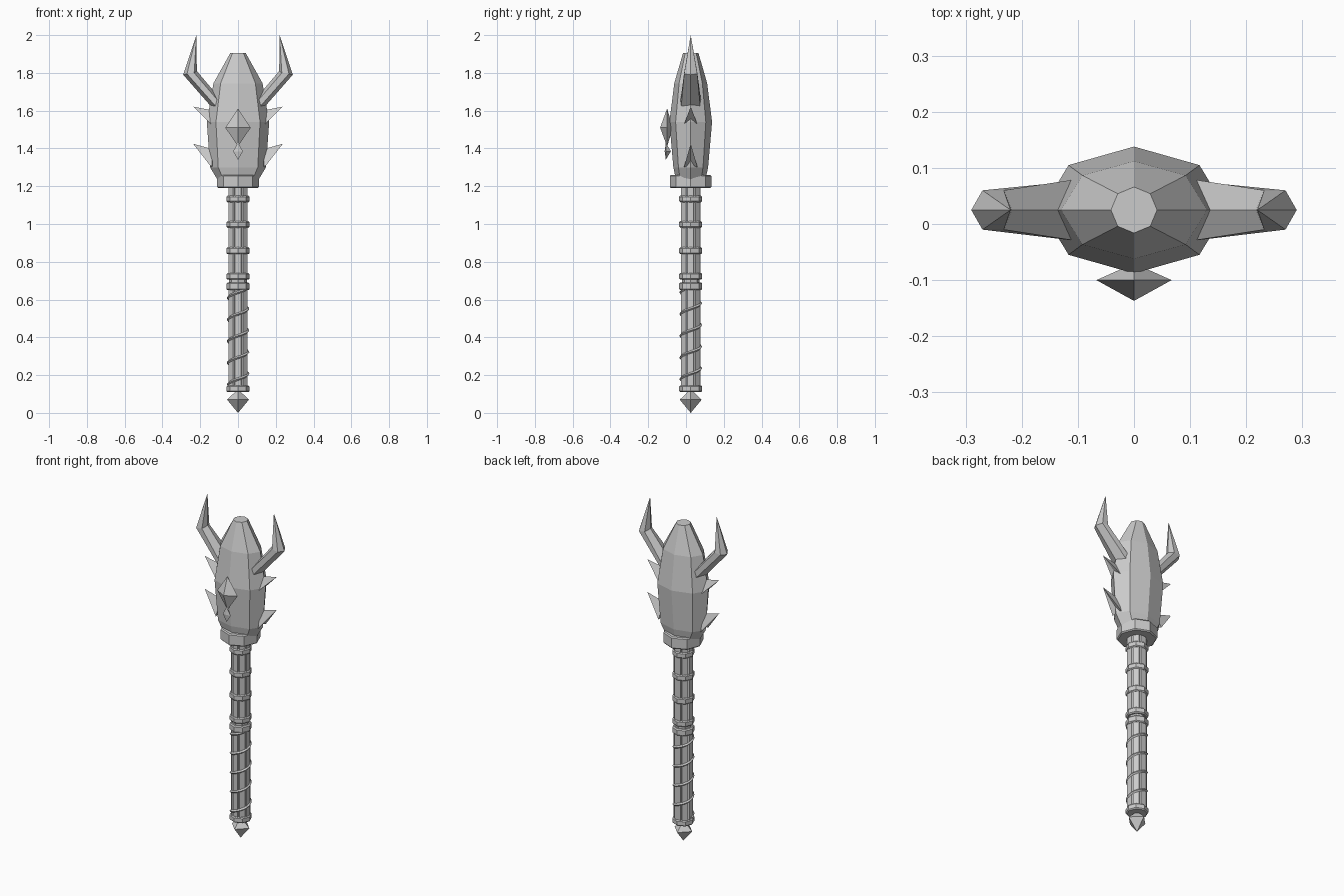
import bpy, math
from mathutils import Vector

if "Cube" in bpy.data.objects:
    bpy.data.objects.remove(bpy.data.objects["Cube"])

CY = 0.025  # the weapon's axis sits slightly behind y = 0


def make(name, verts, faces):
    me = bpy.data.meshes.new(name)
    me.from_pydata([tuple(v) for v in verts], [], faces)
    me.validate()
    ob = bpy.data.objects.new(name, me)
    bpy.context.collection.objects.link(ob)
    # consistent outward normals
    bpy.context.view_layer.objects.active = ob
    ob.select_set(True)
    bpy.ops.object.mode_set(mode='EDIT')
    bpy.ops.mesh.select_all(action='SELECT')
    bpy.ops.mesh.normals_make_consistent(inside=False)
    bpy.ops.object.mode_set(mode='OBJECT')
    ob.select_set(False)
    return ob


def loft(name, rings):
    """Join equal-length rings of points into a capped skin."""
    n = len(rings[0])
    verts = [p for r in rings for p in r]
    faces = [(i * n + j, i * n + (j + 1) % n, (i + 1) * n + (j + 1) % n, (i + 1) * n + j)
             for i in range(len(rings) - 1) for j in range(n)]
    last = (len(rings) - 1) * n
    faces += [tuple(range(n)), tuple(range(last, last + n))]
    return make(name, verts, faces)


def ring(rx, ry, z, n=8):
    return [(rx * math.cos(math.tau * i / n), CY + ry * math.sin(math.tau * i / n), z)
            for i in range(n)]


def band(name, z0, z1, r, bevel=0.006):
    return loft(name, [ring(r - bevel, r - bevel, z0), ring(r, r, z0 + bevel),
                       ring(r, r, z1 - bevel), ring(r - bevel, r - bevel, z1)])


def gem(name, y, rx, y_front, y_back, z0, zm, z1):
    """Four-sided double pyramid."""
    v = [(0, y, z0), (rx, y, zm), (0, y_front, zm), (-rx, y, zm), (0, y_back, zm), (0, y, z1)]
    f = []
    for i in range(4):
        a, b = 1 + i, 1 + (i + 1) % 4
        f += [(0, a, b), (5, b, a)]
    return make(name, v, f)


def spike(name, base, tip, side):
    pts = [(side * x, CY + y, z) for x, y, z in base + [tip]]
    n = len(base)
    return make(name, pts, [(i, (i + 1) % n, n) for i in range(n)] + [tuple(range(n))])


# Grooved shaft: eight planks separated by narrow grooves
def plank_ring(z):
    pts = []
    for i in range(8):
        for off, r in ((-0.39, 0.047), (-0.30, 0.054), (0.30, 0.054), (0.39, 0.047)):
            a = math.tau * i / 8 + off
            pts.append((r * math.cos(a), CY + r * math.sin(a), z))
    return pts


loft("upper_shaft", [plank_ring(0.72), plank_ring(1.20)])
loft("shaft_neck", [ring(0.047, 0.047, 0.67), ring(0.047, 0.047, 0.73)])
loft("grip", [plank_ring(0.12), plank_ring(0.67)])

# Bands along the shaft
for i, (z0, z1) in enumerate([(0.11, 0.145), (0.65, 0.69), (0.705, 0.74),
                              (0.84, 0.877), (0.98, 1.015), (1.115, 1.15)]):
    band(f"shaft_band_{i}", z0, z1, 0.061)
band("head_collar", 1.19, 1.26, 0.11)

# Spiral cord around the grip
cord, steps, turns = [], 80, 4.4
for i in range(steps + 1):
    t = i / steps
    a = math.pi + math.tau * turns * t
    out = Vector((math.cos(a), math.sin(a), 0))
    c = out * 0.053 + Vector((0, CY, 0.15 + 0.505 * t))
    up = Vector((0, 0, 1))
    cord.append([c + out * 0.007, c + up * 0.008, c - out * 0.007, c - up * 0.008])
loft("grip_cord", cord)

# Pommel gem
gem("pommel", CY, 0.058, CY - 0.058, CY + 0.058, 0.0, 0.07, 0.125)

# Faceted oval head
loft("head", [ring(rx, ry, z) for rx, ry, z in [
    (0.100, 0.075, 1.22), (0.148, 0.092, 1.30), (0.165, 0.113, 1.54),
    (0.130, 0.087, 1.745), (0.041, 0.041, 1.905)]])

# Front gems
gem("front_gem", -0.10, 0.067, -0.137, -0.07, 1.41, 1.51, 1.612)
gem("small_front_gem", -0.107, 0.026, -0.113, -0.08, 1.34, 1.385, 1.43)

# Horns and side spikes, mirrored left and right
for side, tag in ((1, "right"), (-1, "left")):
    base = [(0.075, 0, 1.545), (0.08, 0.054, 1.58), (0.095, 0.056, 1.64),
            (0.10, 0, 1.67), (0.095, -0.056, 1.64), (0.08, -0.054, 1.58)]
    elbow = [(0.29, 0, 1.79), (0.27, 0.035, 1.795), (0.232, 0.035, 1.80),
             (0.218, 0, 1.81), (0.232, -0.035, 1.80), (0.27, -0.035, 1.795)]
    tip = (0.22, 0, 2.0)
    pts = [(side * x, CY + y, z) for x, y, z in base + elbow + [tip]]
    faces = [tuple(range(6))]
    for i in range(6):
        j = (i + 1) % 6
        faces += [(i, j, 6 + j, 6 + i), (6 + i, 6 + j, 12)]
    make(f"horn_{tag}", pts, faces)

    spike(f"upper_spike_{tag}", [(0.13, 0, 1.60), (0.14, 0.036, 1.525),
                                 (0.13, 0, 1.53), (0.14, -0.036, 1.525)],
          (0.238, 0, 1.622), side)
    spike(f"lower_spike_{tag}", [(0.13, 0, 1.395), (0.14, 0.036, 1.30),
                                 (0.13, 0, 1.315), (0.14, -0.036, 1.30)],
          (0.238, 0, 1.425), side)
